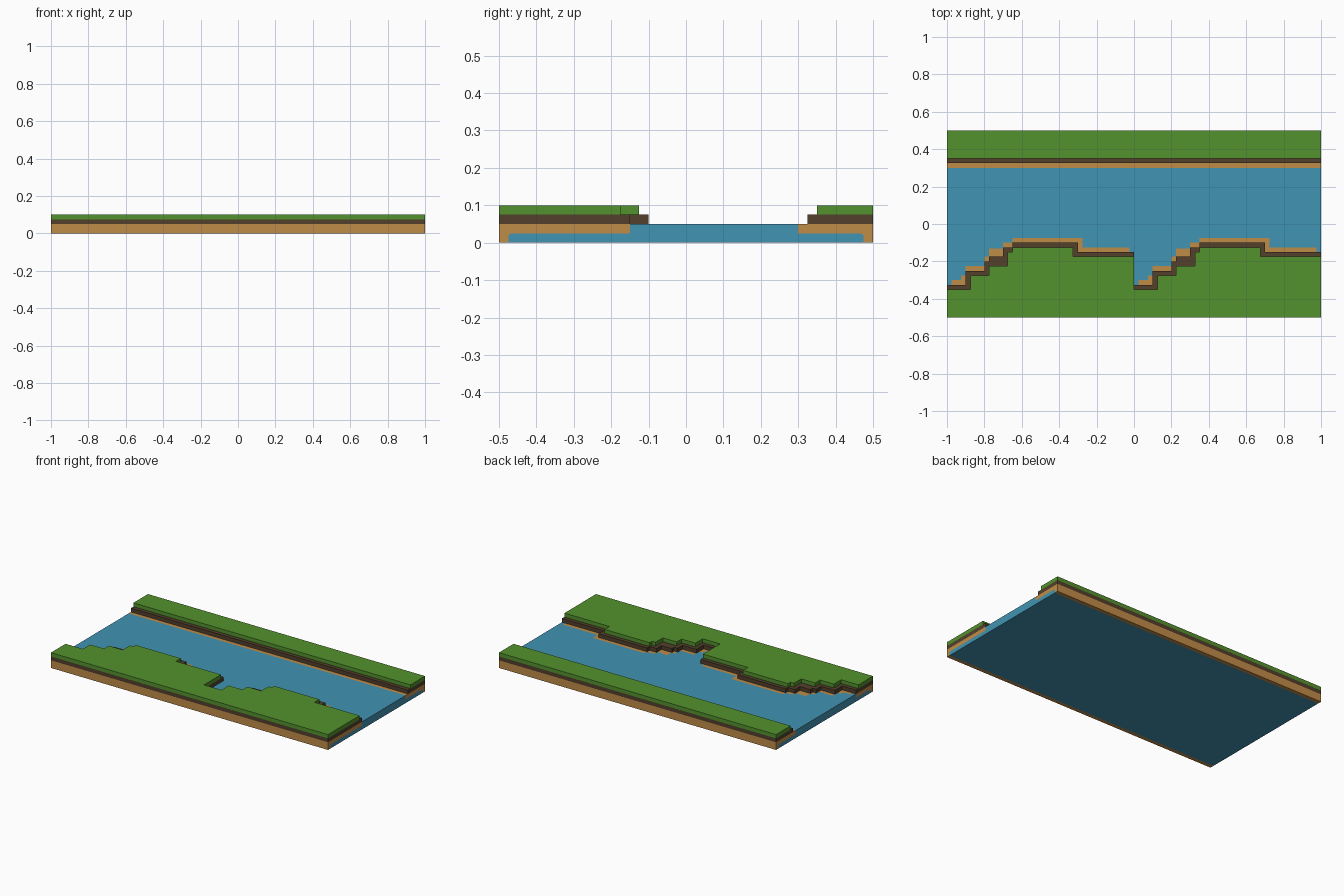
import bpy
import bmesh

cube = bpy.data.objects.get("Cube")
if cube:
    bpy.data.objects.remove(cube, do_unlink=True)


def material(name, rgb):
    m = bpy.data.materials.new(name)
    m.use_nodes = True
    m.diffuse_color = (*rgb, 1)
    bsdf = m.node_tree.nodes["Principled BSDF"]
    bsdf.inputs["Base Color"].default_value = (*rgb, 1)
    bsdf.inputs["Roughness"].default_value = 0.9
    return m


WATER = material("water blue", (0.051, 0.292, 0.445))
SAND = material("sand", (0.527, 0.263, 0.065))
DIRT = material("dark soil", (0.084, 0.050, 0.025))
GRASS = material("grass green", (0.087, 0.287, 0.026))


def prism(name, points, vector, mat):
    """Extrude a closed outline of 3D points along a vector."""
    bm = bmesh.new()
    face = bm.faces.new([bm.verts.new(p) for p in points])
    ext = bmesh.ops.extrude_face_region(bm, geom=[face])
    moved = [v for v in ext["geom"] if isinstance(v, bmesh.types.BMVert)]
    bmesh.ops.translate(bm, verts=moved, vec=vector)
    bmesh.ops.recalc_face_normals(bm, faces=bm.faces)
    mesh = bpy.data.meshes.new(name)
    bm.to_mesh(mesh)
    bm.free()
    mesh.materials.append(mat)
    obj = bpy.data.objects.new(name, mesh)
    bpy.context.collection.objects.link(obj)
    return obj


def slab(name, outline, z0, z1, mat):
    return prism(name, [(x, y, z0) for x, y in outline], (0, 0, z1 - z0), mat)


def beam(name, profile, mat):
    return prism(name, [(-1, y, z) for y, z in profile], (2, 0, 0), mat)


def shoreline(steps):
    """Stepped shore: (end x, y) runs of one unit length, repeated twice."""
    pts = []
    for start in (-1, 0):
        x0 = start
        for end, y in steps:
            pts += [(x0, y), (start + end, y)]
            x0 = start + end
    return pts


# Stepped shore of each layer on the front bank
sand_shore = shoreline([(.025, -.325), (.075, -.3), (.1, -.275), (.2, -.225),
                        (.225, -.175), (.3, -.13), (.35, -.1),
                        (.725, -.075), (.975, -.125), (1, -.15)])
dirt_shore = shoreline([(.1, -.325), (.2, -.25), (.225, -.2), (.3, -.175),
                        (.35, -.125), (.7, -.1), (1, -.15)])
grass_shore = shoreline([(.125, -.35), (.225, -.275), (.325, -.225),
                         (.35, -.15), (.675, -.125), (1, -.175)])

# River bed level: water between two narrow sand rims with chamfered corners
rim = [(.475, 0), (.475, .019), (.468, .025)]
beam("water_base", rim + [(-y, z) for y, z in reversed(rim)], WATER)
for side, name in ((1, "back_sand_rim"), (-1, "front_sand_rim")):
    beam(name, [(side * y, z) for y, z in rim + [(.5, .025), (.5, 0)]], SAND)

# River surface fills the space between the sand banks
slab("water_surface", sand_shore + [(1, .3), (-1, .3)], .025, .05, WATER)

# Banks: sand, soil and grass layers, each set back from the one below
layers = (("sand", sand_shore, .3, .025, .05, SAND),
          ("soil", dirt_shore, .325, .05, .075, DIRT),
          ("grass", grass_shore, .35, .075, .1, GRASS))
for name, shore, back_y, z0, z1, mat in layers:
    slab("front_bank_" + name, shore + [(1, -.5), (-1, -.5)], z0, z1, mat)
    slab("back_bank_" + name,
         [(-1, back_y), (1, back_y), (1, .5), (-1, .5)], z0, z1, mat)
